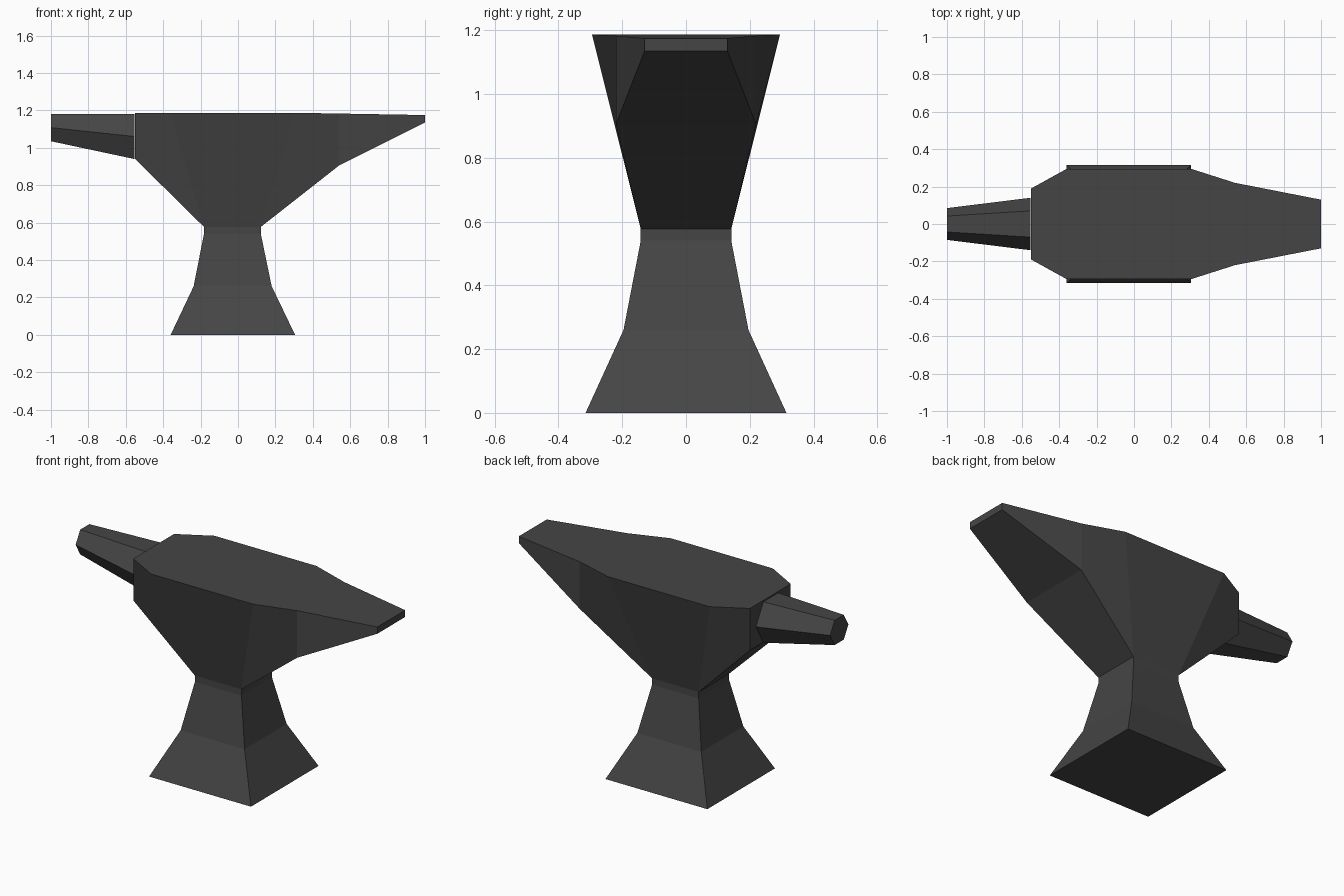
import bpy, bmesh, math

if "Cube" in bpy.data.objects:
    bpy.data.objects.remove(bpy.data.objects["Cube"])

iron = bpy.data.materials.new("dark iron")
iron.diffuse_color = (0.06, 0.06, 0.06, 1)
iron.use_nodes = True
iron.node_tree.nodes["Principled BSDF"].inputs["Base Color"].default_value = iron.diffuse_color


def loft(name, rings):
    """Bridge equal-sized rings of points and cap both ends."""
    bm = bmesh.new()
    loops = [[bm.verts.new(p) for p in ring] for ring in rings]
    n = len(loops[0])
    for a, b in zip(loops, loops[1:]):
        for i in range(n):
            j = (i + 1) % n
            bm.faces.new((a[i], a[j], b[j], b[i]))
    bm.faces.new(loops[0])
    bm.faces.new(loops[-1])
    bmesh.ops.recalc_face_normals(bm, faces=bm.faces)
    mesh = bpy.data.meshes.new(name)
    bm.to_mesh(mesh)
    bm.free()
    mesh.materials.append(iron)
    obj = bpy.data.objects.new(name, mesh)
    bpy.context.collection.objects.link(obj)
    return obj


# Flared foot and waist: z, left x, right x, half depth
levels = [(0, -0.36, 0.305, 0.315), (0.26, -0.237, 0.18, 0.196),
          (0.54, -0.182, 0.122, 0.142), (0.577, -0.182, 0.122, 0.142)]
loft("anvil_foot", [[(l, -d, z), (r, -d, z), (r, d, z), (l, d, z)]
                    for z, l, r, d in levels])

# Body and heel, lofted along x: top (x, half depth, z), bottom (x, half depth, z)
stations = [((-0.55, 0.19, 1.187), (-0.55, 0.19, 0.94)),
            ((-0.36, 0.295, 1.187), (-0.182, 0.142, 0.577)),
            ((0.305, 0.295, 1.187), (0.122, 0.142, 0.577)),
            ((0.54, 0.22, 1.183), (0.54, 0.22, 0.905)),
            ((1.0, 0.13, 1.175), (1.0, 0.13, 1.135))]
loft("anvil_body", [[(tx, -ty, tz), (tx, ty, tz), (bx, by, bz), (bx, -by, bz)]
                    for (tx, ty, tz), (bx, by, bz) in stations])

# Six-sided tapering horn: x, half width, bottom z, top z
horn = []
for x, w, lo, hi in [(-1.0, 0.085, 1.035, 1.181), (-0.554, 0.14, 0.94, 1.181)]:
    mid, h = (lo + hi) / 2, (hi - lo) / 2
    horn.append([(x, w * math.cos(k * math.pi / 3),
                  mid + h * math.sin(k * math.pi / 3) / math.sin(math.pi / 3))
                 for k in range(6)])
loft("anvil_horn", horn)
